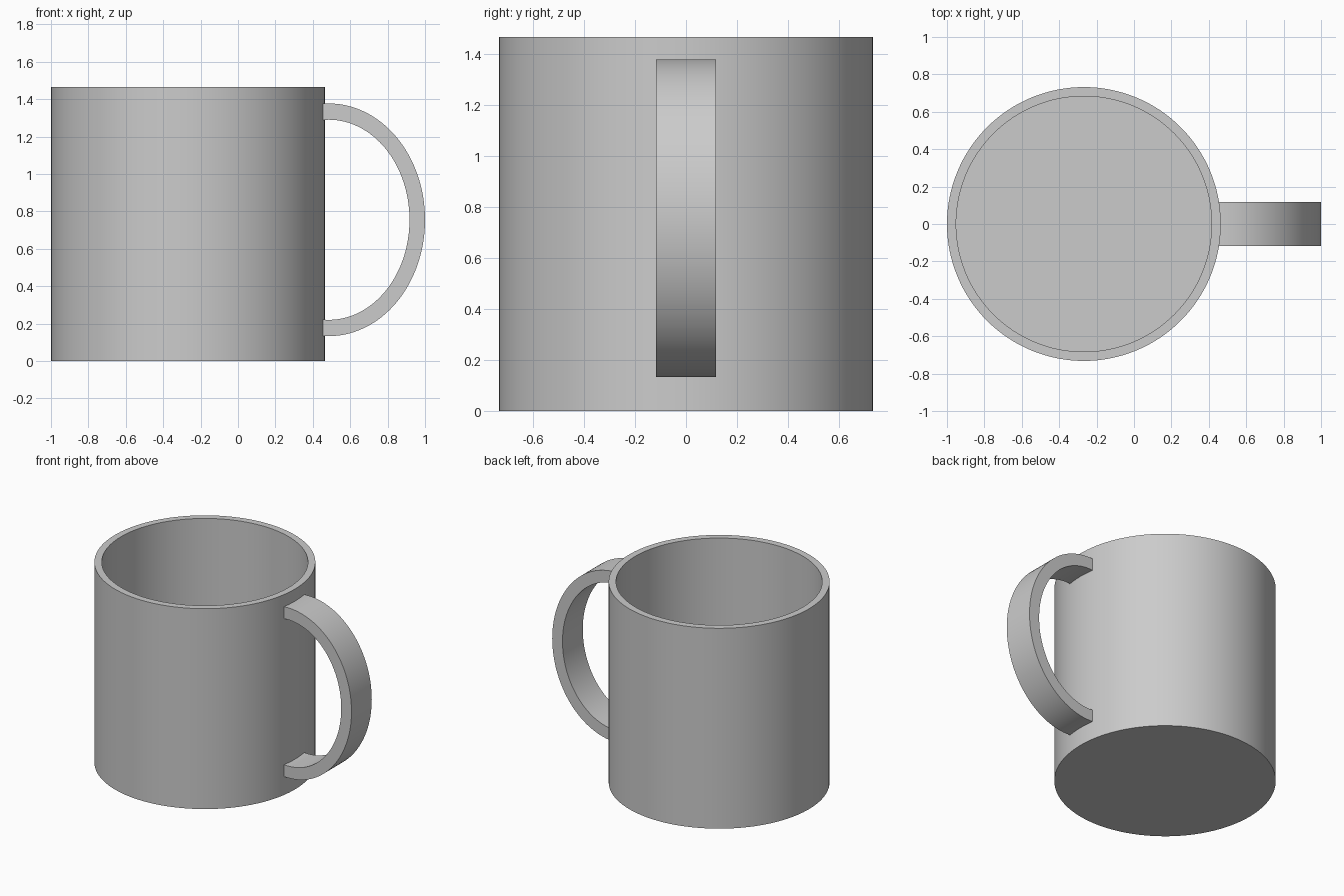
import bpy, bmesh, math

if "Cube" in bpy.data.objects:
    bpy.data.objects.remove(bpy.data.objects["Cube"])

CX, R_OUT, R_IN, H, FLOOR = -0.268, 0.732, 0.683, 1.465, 0.05


def make_object(name, bm):
    bmesh.ops.recalc_face_normals(bm, faces=bm.faces[:])
    mesh = bpy.data.meshes.new(name)
    bm.to_mesh(mesh)
    bm.free()
    ob = bpy.data.objects.new(name, mesh)
    bpy.context.collection.objects.link(ob)
    bpy.ops.object.select_all(action='DESELECT')
    ob.select_set(True)
    bpy.context.view_layer.objects.active = ob
    bpy.ops.object.shade_smooth_by_angle(angle=math.radians(30))
    return ob


# Cup body: rings stacked up the outside, over the rim and down to the inner floor
bm = bmesh.new()
SEG = 128
rings = []
for r, z in [(R_OUT, 0), (R_OUT, H), (R_IN, H), (R_IN, FLOOR)]:
    rings.append([bm.verts.new((r * math.cos(2 * math.pi * i / SEG),
                                r * math.sin(2 * math.pi * i / SEG), z))
                  for i in range(SEG)])
for a, b in zip(rings, rings[1:]):
    for i in range(SEG):
        j = (i + 1) % SEG
        bm.faces.new((a[i], a[j], b[j], b[i]))
bm.faces.new(rings[0])
bm.faces.new(rings[-1])
body = make_object("cup_body", bm)
body.location.x = CX

# Handle: flat band swept along a half ellipse, its ends sunk into the wall
bm = bmesh.new()
HX, HZ, HALF_W, STEPS = 0.485, 0.755, 0.117, 64
OUTER, INNER = (0.515, 0.622), (0.432, 0.535)
END = math.radians(96)
sections = []
for k in range(STEPS + 1):
    t = -END + 2 * END * k / STEPS
    corners = [(OUTER, -HALF_W), (OUTER, HALF_W), (INNER, HALF_W), (INNER, -HALF_W)]
    sections.append([bm.verts.new((HX + e[0] * math.cos(t), y, HZ + e[1] * math.sin(t)))
                     for e, y in corners])
for a, b in zip(sections, sections[1:]):
    for i in range(4):
        j = (i + 1) % 4
        bm.faces.new((a[i], a[j], b[j], b[i]))
bm.faces.new(sections[0])
bm.faces.new(sections[-1])
make_object("handle", bm)
